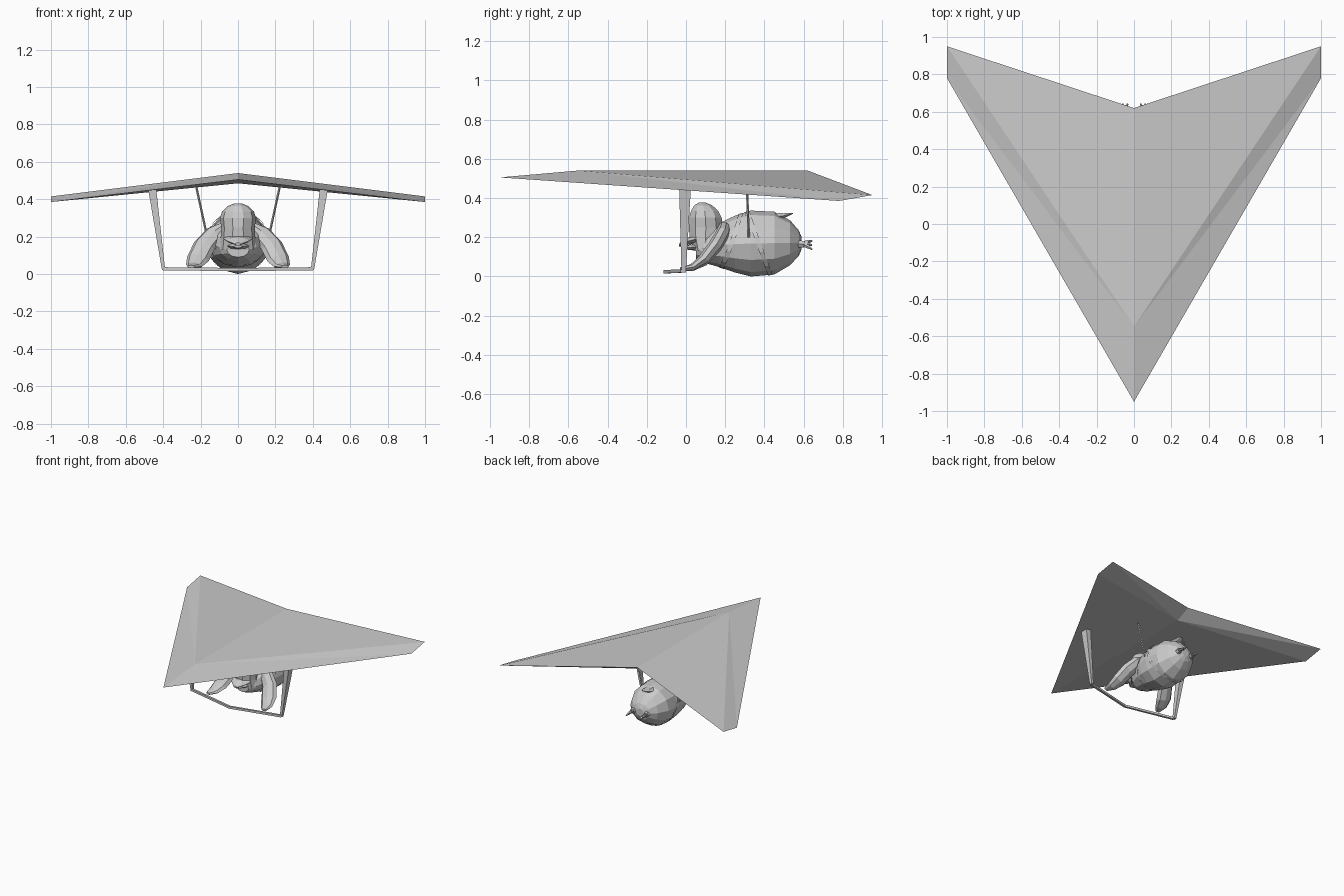
import bpy, bmesh, math
from mathutils import Vector as V

if "Cube" in bpy.data.objects:
    bpy.data.objects.remove(bpy.data.objects["Cube"])


def finish(name, bm):
    bmesh.ops.recalc_face_normals(bm, faces=bm.faces)
    me = bpy.data.meshes.new(name)
    bm.to_mesh(me)
    bm.free()
    ob = bpy.data.objects.new(name, me)
    bpy.context.collection.objects.link(ob)
    return ob


def loft(name, rings, n=12, start=0.0):
    """rings: (centre, axis_a, axis_b); each is an ellipse with n sides"""
    bm = bmesh.new()
    loops = []
    for c, a, b in rings:
        c, a, b = V(c), V(a), V(b)
        angles = [start + 2 * math.pi * i / n for i in range(n)]
        loops.append([bm.verts.new(c + a * math.cos(t) + b * math.sin(t)) for t in angles])
    for p, q in zip(loops, loops[1:]):
        for i in range(n):
            j = (i + 1) % n
            bm.faces.new((p[i], p[j], q[j], q[i]))
    bm.faces.new(loops[0])
    bm.faces.new(loops[-1])
    return finish(name, bm)


def tube(name, pts, sizes, n=8, side=(1, 0, 0), start=0.0):
    """loft along a path; sizes: (half width along side, half thickness)"""
    pts = [V(p) for p in pts]
    rings = []
    for i, p in enumerate(pts):
        t = (pts[min(i + 1, len(pts) - 1)] - pts[max(i - 1, 0)]).normalized()
        a = (V(side) - t * t.dot(V(side))).normalized()
        rings.append((p, a * sizes[i][0], t.cross(a) * sizes[i][1]))
    return loft(name, rings, n, start)


def both_sides(f):
    for s, label in ((-1, "left"), (1, "right")):
        f(s, label)


# wing: faceted top, bevelled leading edge, sloped trailing underside
bm = bmesh.new()
nose, ridge, rear, under = [bm.verts.new(p) for p in
    ((0, -.95, .505), (0, -.55, .54), (0, .62, .54), (0, .5, .485))]
for s in (-1, 1):
    back_tip = bm.verts.new((s, .95, .415))
    front_tip = bm.verts.new((s, .78, .385))
    for f in ((nose, front_tip, ridge), (front_tip, back_tip, ridge), (ridge, back_tip, rear),
              (nose, front_tip, under), (front_tip, back_tip, under), (back_tip, rear, under)):
        bm.faces.new(f)
finish("wing", bm)

# control bar and uprights
tube("control_bar", [(-.4, -.02, .028), (0, -.105, .024), (.4, -.02, .028)],
     [(.012, .012)] * 3, 4, (0, 0, 1), math.pi / 4)


def frame(s, label):
    tube(label + "_upright", [(s * .398, -.012, .022), (s * .458, -.005, .45)],
         [(.016, .012), (.042, .03)], 4, (0, 1, 0), math.pi / 4)
    tube(label + "_hang_line", [(s * .165, .32, .2), (s * .225, .31, .475)],
         [(.006, .006)] * 2, 4)


both_sides(frame)

# body: y, centre z, half width, half height
profile = [(.05, .13, .06, .04), (.09, .145, .1, .075), (.17, .16, .135, .112),
           (.25, .165, .157, .145), (.33, .168, .168, .168), (.45, .17, .163, .16),
           (.53, .172, .125, .115), (.575, .17, .075, .065), (.59, .17, .03, .03)]
loft("body", [((0, y, z), (rx, 0, 0), (0, 0, rz)) for y, z, rx, rz in profile])

# head: z, front y, back y, half width
head = [(.13, .04, .15, .1), (.2, .015, .185, .092), (.25, .01, .192, .09), (.3, .012, .186, .096),
        (.335, .022, .168, .085), (.363, .04, .135, .055), (.377, .065, .1, .02)]
loft("head", [((0, (f + b) / 2, z), (w, 0, 0), (0, (b - f) / 2, 0)) for z, f, b, w in head], 10)

# beak, broad and flat
loft("upper_beak", [((0, .05, .19), (.08, 0, 0), (0, 0, .022)),
                    ((0, .0, .178), (.06, 0, 0), (0, 0, .018)),
                    ((0, -.035, .16), (.015, 0, 0), (0, 0, .008))], 8)
loft("lower_beak", [((0, .05, .15), (.06, 0, 0), (0, 0, .018)),
                    ((0, -.015, .147), (.02, 0, 0), (0, 0, .008))], 8)


# harness straps hugging the body
def section(y):
    for p, q in zip(profile, profile[1:]):
        if p[0] <= y <= q[0]:
            t = (y - p[0]) / (q[0] - p[0])
            return [a + (b - a) * t for a, b in zip(p, q)]


def strap(name, mid, lean, width=.012, n=24):
    bm = bmesh.new()
    edges = []
    for off in (-width, width):
        loop = []
        for i in range(n):
            t = 2 * math.pi * i / n
            y, z, rx, rz = section(mid - lean * math.sin(t) + off)
            loop.append(bm.verts.new(((rx + .004) * math.cos(t), y, z + (rz + .002) * math.sin(t))))
        edges.append(loop)
    for i in range(n):
        j = (i + 1) % n
        bm.faces.new((edges[0][i], edges[0][j], edges[1][j], edges[1][i]))
    finish(name, bm)


strap("hip_strap", .37, .06)
strap("chest_strap", .23, -.05)


# flippers gripping the bar, and three-toed feet
def limbs(s, label):
    tube(label + "_flipper",
         [(s * .07, .2, .26), (s * .125, .185, .215), (s * .18, .145, .15),
          (s * .215, .085, .08), (s * .235, .03, .045), (s * .25, -.025, .038)],
         [(.02, .03), (.05, .035), (.06, .036), (.06, .03), (.045, .018), (.02, .01)], 8)
    tube(label + "_leg", [(s * .055, .55, .165), (s * .06, .605, .165)],
         [(.025, .025), (.018, .018)], 6)
    for k in (-1, 0, 1):
        tube(label + "_toe", [(s * .06, .59, .165), (s * .06 + k * .016, .62, .165 - k * .012),
                              (s * .06 + k * .026, .643, .16 - k * .022)],
             [(.01, .01), (.012, .01), (.004, .004)], 5)


both_sides(limbs)

# tail
loft("tail", [((0, .42, .3), (.05, 0, 0), (0, 0, .028)),
              ((0, .5, .31), (.04, 0, 0), (0, 0, .014)),
              ((0, .545, .322), (.015, 0, 0), (0, 0, .003))], 6)
